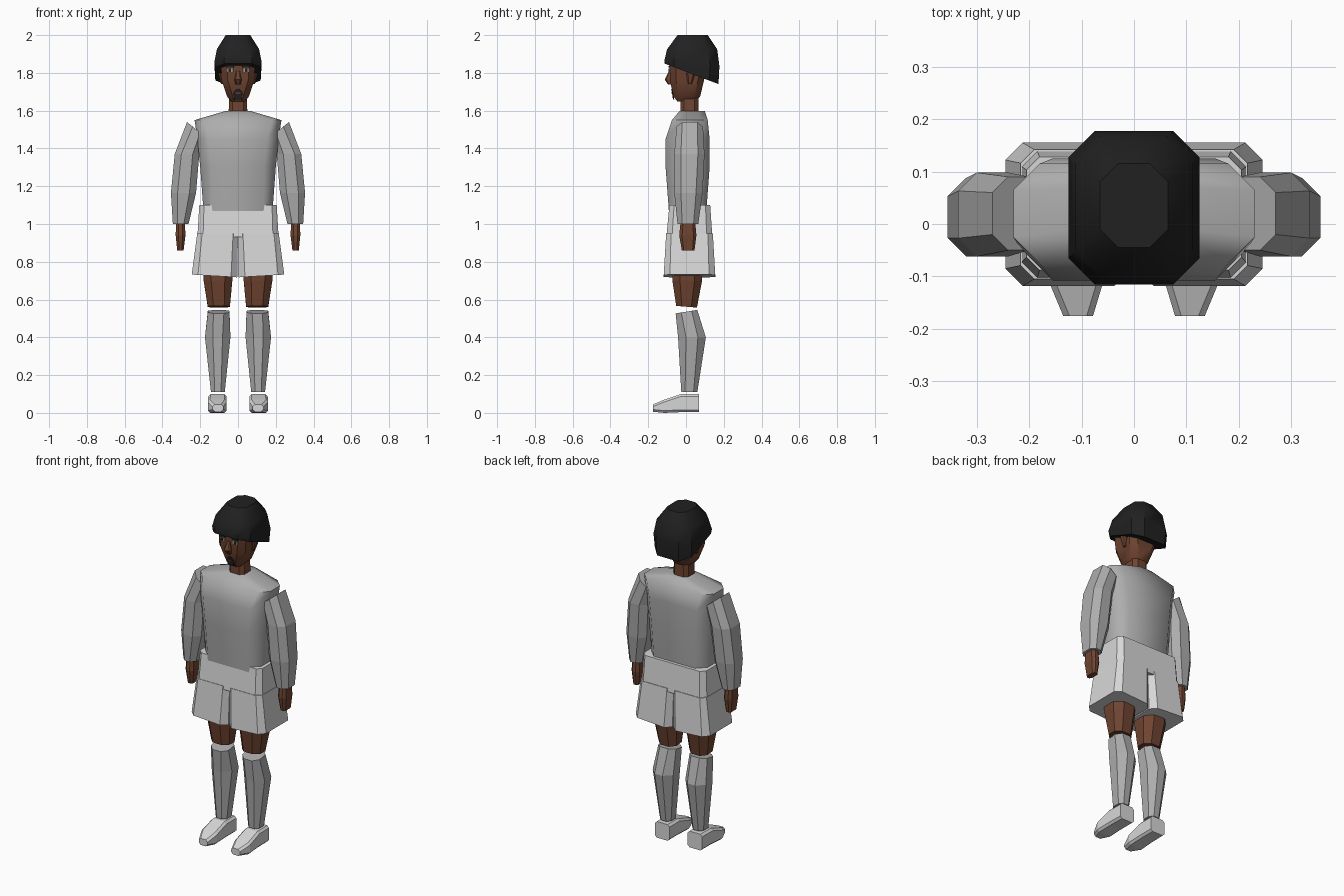
import bpy, bmesh, math


def mat(name, r, g, b):
    m = bpy.data.materials.new(name)
    m.diffuse_color = (r, g, b, 1)
    return m


SKIN = mat("brown skin", 0.16, 0.058, 0.03)
HAIR = mat("black hair", 0.015, 0.015, 0.015)
SHIRT = mat("grey cloth", 0.42, 0.42, 0.42)
SHORTS = mat("pale cloth", 0.68, 0.68, 0.68)
EYE = mat("eye grey", 0.32, 0.32, 0.30)
LIP = mat("lip brown", 0.14, 0.04, 0.03)


def loft(name, rings, material, side=1, smooth=0):
    """Stack chamfered rectangles: x0, x1, y0, y1, z, chamfer, x slope, y slope."""
    bm = bmesh.new()
    loops = []
    for r in rings:
        x0, x1, y0, y1, z, c, sx, sy = (tuple(r) + (0, 0))[:8]
        pts = [(x0 + c, y0), (x1 - c, y0), (x1, y0 + c), (x1, y1 - c),
               (x1 - c, y1), (x0 + c, y1), (x0, y1 - c), (x0, y0 + c)]
        cx, cy = (x0 + x1) / 2, (y0 + y1) / 2
        loops.append([bm.verts.new((side * x, y, z + sx * (x - cx) + sy * (y - cy)))
                      for x, y in pts])
    for a, b in zip(loops, loops[1:]):
        for i in range(8):
            j = (i + 1) % 8
            bm.faces.new((a[i], a[j], b[j], b[i]))
    bm.faces.new(loops[0][::-1])
    bm.faces.new(loops[-1])
    bmesh.ops.recalc_face_normals(bm, faces=bm.faces)
    me = bpy.data.meshes.new(name)
    bm.to_mesh(me)
    bm.free()
    me.materials.append(material)
    ob = bpy.data.objects.new(name, me)
    bpy.context.collection.objects.link(ob)
    if smooth:
        bpy.context.view_layer.objects.active = ob
        ob.select_set(True)
        bpy.ops.object.shade_smooth_by_angle(angle=math.radians(smooth))
        ob.select_set(False)
    return ob


def pair(name, rings, material, smooth=0):
    for side, label in ((1, "left"), (-1, "right")):
        loft(label + "_" + name, rings, material, side, smooth)


# Shirt body
loft("shirt", [
    (-.18, .18, -.085, .10, .98, .045),
    (-.185, .185, -.093, .11, 1.10, .05),
    (-.20, .20, -.108, .125, 1.30, .06),
    (-.215, .215, -.108, .125, 1.45, .06),
    (-.23, .23, -.075, .115, 1.55, .05),
    (-.07, .07, -.035, .10, 1.597, .03)], SHIRT, smooth=60)

# Sleeves and hands
pair("sleeve", [
    (.262, .345, -.045, .065, 1.0, .025),
    (.222, .355, -.062, .088, 1.165, .035),
    (.205, .335, -.062, .098, 1.37, .035),
    (.17, .27, -.05, .09, 1.50, .03, .8)], SHIRT)
pair("hand", [
    (.288, .322, -.022, .045, .86, .01),
    (.278, .33, -.036, .055, .94, .015),
    (.282, .328, -.028, .048, 1.02, .014)], SKIN)

# Shorts: waist and two legs
loft("shorts_waist", [
    (-.215, .215, -.104, .14, .93, .03),
    (-.205, .205, -.088, .128, 1.10, .025)], SHORTS)
pair("shorts_leg", [
    (.004, .245, -.118, .155, .725, .033, .06),
    (.0, .216, -.105, .142, .95, .026)], SHORTS)

# Thighs, socks and shoes
pair("thigh", [
    (.043, .16, -.052, .058, .562, .03, 0, -.08),
    (.03, .182, -.072, .085, .70, .04),
    (.03, .185, -.075, .088, .77, .04)], SKIN)
pair("sock", [
    (.07, .143, -.025, .06, .11, .02),
    (.04, .175, -.042, .105, .40, .042),
    (.045, .16, -.055, .06, .536, .03, 0, .16)], SHIRT)


def shoe(label, side):
    # Lofted from heel to toe, then laid down along y
    stations = [(.07, .06, .155, .004, .10), (-.025, .06, .157, .004, .10),
                (-.115, .06, .16, .0, .07), (-.175, .078, .135, .006, .045)]
    ob = loft(label + "_shoe", [(x0, x1, z0, z1, -y, .012)
                                for y, x0, x1, z0, z1 in stations], SHORTS, side)
    for v in ob.data.vertices:
        x, z, y = v.co
        v.co = (x, -y, z)
    ob.data.flip_normals()


shoe("left", 1)
shoe("right", -1)

# Neck and head
loft("neck", [(-.05, .05, -.03, .066, 1.56, .02),
              (-.047, .047, -.03, .066, 1.70, .02)], SKIN)
loft("head", [
    (-.035, .035, -.045, .045, 1.648, .015),
    (-.058, .058, -.066, .075, 1.675, .03),
    (-.086, .086, -.085, .095, 1.76, .032),
    (-.092, .092, -.087, .125, 1.88, .032)], SKIN, smooth=35)
loft("nose", [(-.013, .013, -.095, -.06, 1.738, .005),
              (-.019, .019, -.113, -.06, 1.765, .008),
              (-.009, .009, -.09, -.06, 1.81, .003)], SKIN)
pair("ear", [(.06, .09, .012, .03, 1.74, .004),
             (.06, .105, .0, .05, 1.80, .01)], SKIN)

# Hair cap with a sloping hem, lower at the back
loft("hair", [
    (-.12, .12, -.114, .172, 1.795, .05, 0, -.38),
    (-.125, .125, -.115, .177, 1.85, .05, 0, -.10),
    (-.112, .112, -.10, .165, 1.925, .05),
    (-.065, .065, -.045, .115, 2.0, .035)], HAIR, smooth=40)

# Facial details as thin plates
pair("eyebrow", [(.022, .062, -.092, -.084, 1.828, .001),
                 (.022, .062, -.092, -.084, 1.836, .001)], HAIR)
pair("eye", [(.025, .06, -.0905, -.084, 1.806, .001),
             (.025, .06, -.0905, -.084, 1.822, .001)], EYE)
pair("pupil", [(.036, .05, -.092, -.086, 1.806, .001),
               (.036, .05, -.092, -.086, 1.822, .001)], HAIR)
loft("beard", [(-.02, .02, -.069, -.062, 1.66, .001),
               (-.024, .024, -.074, -.066, 1.695, .001),
               (-.008, .008, -.079, -.072, 1.715, .001)], HAIR)
loft("lips", [(-.013, .013, -.0745, -.069, 1.688, .001),
              (-.013, .013, -.077, -.071, 1.698, .001)], LIP)
